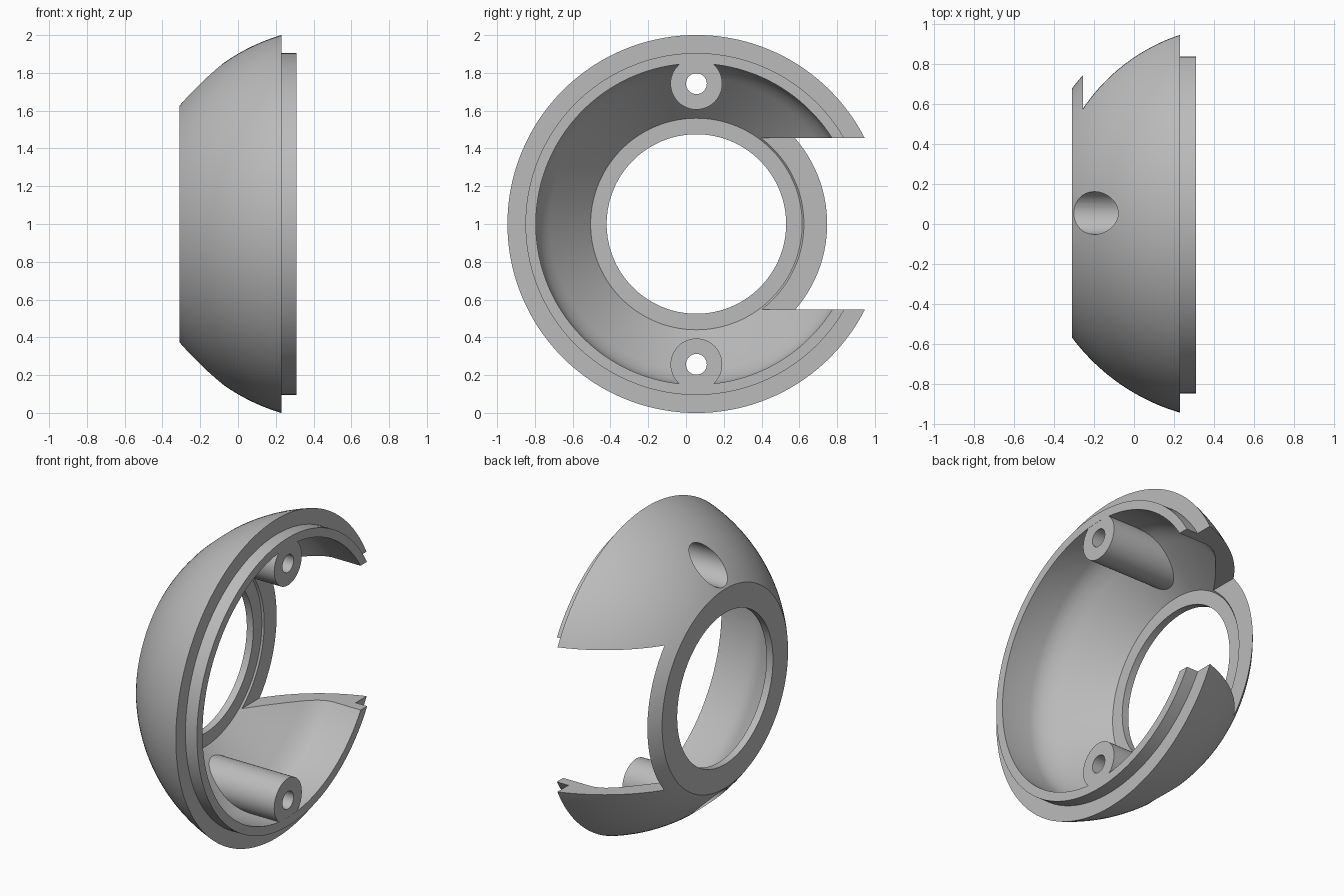
import bpy, bmesh, math
from mathutils import Matrix, Vector

cube = bpy.data.objects.get("Cube")
if cube:
    bpy.data.objects.remove(cube)

AXIS_Y, AXIS_Z = 0.055, 1.0      # the housing turns about an axis along x
SPHERE_X, SPHERE_R = 0.525, 1.043
BOSS_OFFSET = 0.743

grey = bpy.data.materials.new("plain grey")
grey.use_nodes = True
grey.diffuse_color = (0.5, 0.5, 0.5, 1)
grey.node_tree.nodes["Principled BSDF"].inputs["Base Color"].default_value = (0.5, 0.5, 0.5, 1)


def finish(name, bm):
    bmesh.ops.recalc_face_normals(bm, faces=bm.faces)
    mesh = bpy.data.meshes.new(name)
    bm.to_mesh(mesh)
    bm.free()
    mesh.materials.append(grey)
    obj = bpy.data.objects.new(name, mesh)
    bpy.context.collection.objects.link(obj)
    return obj


def revolve(name, profile, steps=144):
    """Turn (x, radius) points, starting and ending on the axis, about x."""
    bm = bmesh.new()
    verts = [bm.verts.new((x, AXIS_Y, AXIS_Z + r)) for x, r in profile]
    edges = [bm.edges.new(pair) for pair in zip(verts, verts[1:])]
    bmesh.ops.spin(bm, geom=verts + edges, cent=(0, AXIS_Y, AXIS_Z), axis=(1, 0, 0),
                   angle=math.tau, steps=steps, use_merge=True)
    bmesh.ops.remove_doubles(bm, verts=bm.verts, dist=1e-5)
    return finish(name, bm)


def rod(name, radius, x0, x1, z):
    bm = bmesh.new()
    place = Matrix.Translation(((x0 + x1) / 2, AXIS_Y, z)) @ Matrix.Rotation(math.pi / 2, 4, 'Y')
    bmesh.ops.create_cone(bm, cap_ends=True, segments=48, radius1=radius, radius2=radius,
                          depth=x1 - x0, matrix=place)
    return finish(name, bm)


def box(name, low, high):
    low, high = Vector(low), Vector(high)
    bm = bmesh.new()
    place = Matrix.Translation((low + high) / 2) @ Matrix.Diagonal((*(high - low), 1))
    bmesh.ops.create_cube(bm, size=1, matrix=place)
    return finish(name, bm)


def subtract(target, cutter):
    mod = target.modifiers.new("cut", 'BOOLEAN')
    mod.operation, mod.solver, mod.object = 'DIFFERENCE', 'EXACT', cutter
    bpy.context.view_layer.objects.active = target
    bpy.ops.object.modifier_apply(modifier=mod.name)
    bpy.data.objects.remove(cutter)


# Solid dome with a stepped locating lip
dome = []
for i in range(25):
    x = -0.31 + 0.54 * i / 24
    dome.append((x, math.sqrt(SPHERE_R ** 2 - (x - SPHERE_X) ** 2)))
housing = revolve("domed_housing",
                  [(-0.31, 0)] + dome + [(0.23, 0.905), (0.31, 0.905), (0.31, 0)])

# Cavity, leaving the two screw bosses standing
cavity = revolve("cavity_cutter", [(-0.265, 0), (-0.265, 0.56), (-0.03, 0.778), (0.0, 0.802),
                                   (0.035, 0.825), (0.07, 0.841), (0.11, 0.85), (0.4, 0.85), (0.4, 0)])
boss_heights = [AXIS_Z + side * BOSS_OFFSET for side in (-1, 1)]
for z in boss_heights:
    subtract(cavity, rod("boss", 0.137, -0.5, 0.309, z))
subtract(housing, cavity)

# Central opening
subtract(housing, revolve("opening_cutter", [(-0.5, 0), (-0.5, 0.475), (0.0, 0.475), (0.0, 0)]))

# Screw holes with wide counterbores from the domed side
for z in boss_heights:
    subtract(housing, rod("screw_hole_cutter", 0.055, -0.6, 0.6, z))
    subtract(housing, rod("counterbore_cutter", 0.107, -0.6, 0.15, z))

# Side notch that leaves the thin end ring
subtract(housing, box("notch_cutter", (-0.255, 0.39, 0.548), (0.6, 1.3, 1.455)))

bpy.ops.object.select_all(action='DESELECT')
housing.select_set(True)
bpy.context.view_layer.objects.active = housing
bpy.ops.object.shade_smooth_by_angle(angle=math.radians(25))
